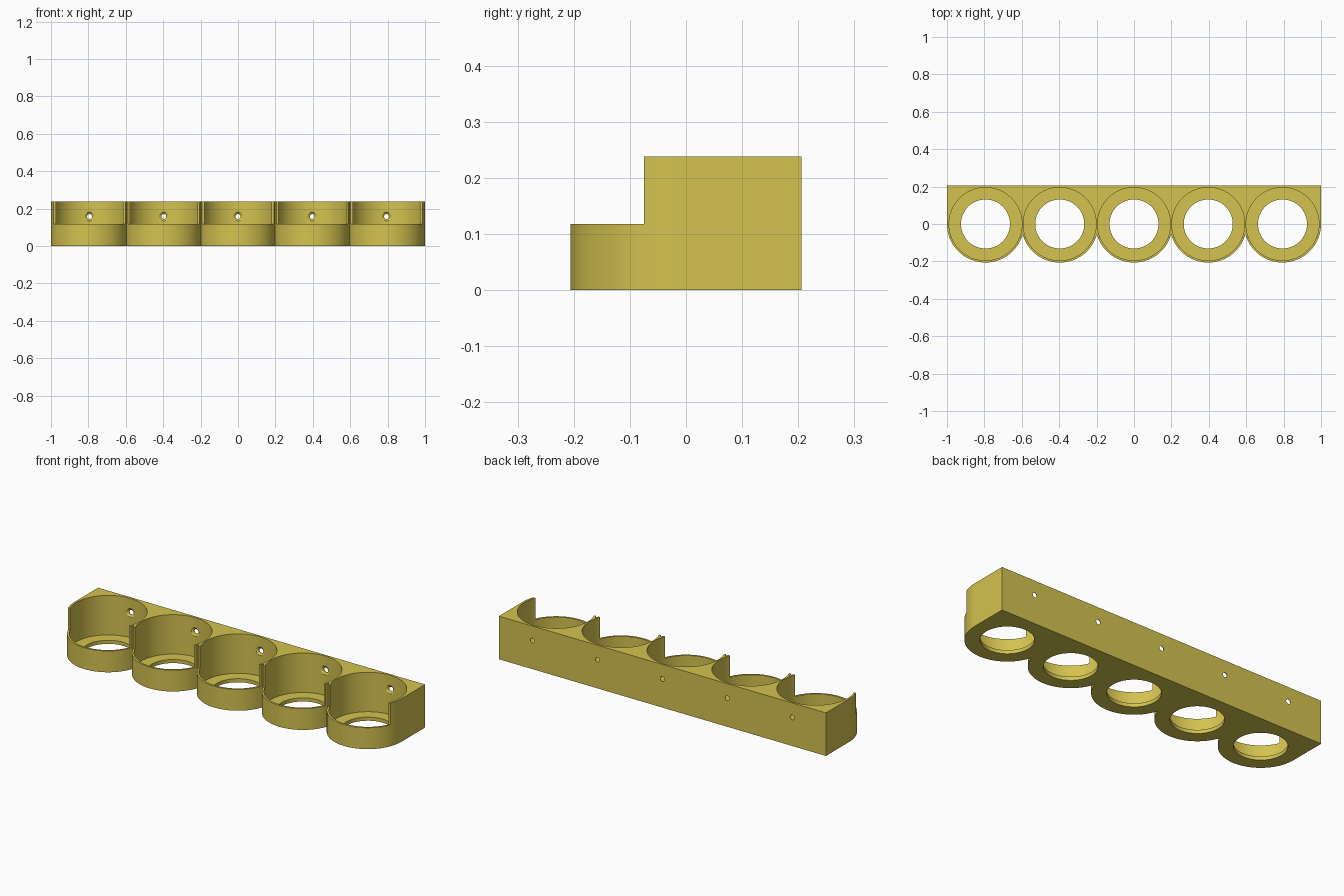
import bpy, bmesh
from math import pi, cos, sin, acos
from mathutils import Matrix

if "Cube" in bpy.data.objects:
    bpy.data.objects.remove(bpy.data.objects["Cube"])

N = 5                     # number of cups
R = 0.206                 # outer cup radius
POCKET, BORE = 0.195, 0.131
PITCH = (1 - R) / 2       # cup spacing
H, LOW, FLOOR = 0.238, 0.118, 0.02
STEP_Y = -0.075           # cups are low in front of this line
SCREW_Z = 0.158
CENTRES = [(i - (N - 1) / 2) * PITCH for i in range(N)]


def finish(name, bm):
    bmesh.ops.recalc_face_normals(bm, faces=bm.faces[:])
    me = bpy.data.meshes.new(name)
    bm.to_mesh(me)
    bm.free()
    ob = bpy.data.objects.new(name, me)
    bpy.context.collection.objects.link(ob)
    return ob


def revolve(name, profile, seg, place):
    """One closed turned solid per cup from (radius, height) points."""
    bm = bmesh.new()
    for x in CENTRES:
        m = Matrix.Translation((x, 0, 0)) @ place
        rings = [[bm.verts.new(m @ Matrix.Rotation(2 * pi * k / seg, 4, 'Z')
                  @ Matrix.Translation((r, 0, h)).translation)
                  for k in range(seg)] for r, h in profile]
        for a, b in zip(rings, rings[1:]):
            for k in range(seg):
                j = (k + 1) % seg
                bm.faces.new((a[k], a[j], b[j], b[k]))
        bm.faces.new(rings[0][::-1])
        bm.faces.new(rings[-1])
    return finish(name, bm)


def cut(target, cutter):
    cutter.hide_render = True
    mod = target.modifiers.new("cut", 'BOOLEAN')
    mod.operation = 'DIFFERENCE'
    mod.solver = 'EXACT'
    mod.object = cutter
    bpy.context.view_layer.objects.active = target
    bpy.ops.object.modifier_apply(modifier=mod.name)
    bpy.data.objects.remove(cutter)


# Body: straight back with a scalloped front, extruded upward
outline = [(1, R), (-1, R)]
d = acos(PITCH / 2 / R)
for i, x in enumerate(CENTRES):
    a0 = pi if i == 0 else pi + d
    a1 = 2 * pi if i == N - 1 else 2 * pi - d
    for k in range(0 if i == 0 else 1, 49):
        a = a0 + (a1 - a0) * k / 48
        outline.append((x + R * cos(a), R * sin(a)))
bm = bmesh.new()
base = bm.faces.new([bm.verts.new((x, y, 0)) for x, y in outline])
top = bmesh.ops.extrude_face_region(bm, geom=[base])
bmesh.ops.translate(bm, vec=(0, 0, H),
                    verts=[v for v in top['geom'] if isinstance(v, bmesh.types.BMVert)])
body = finish("cup_rack", bm)

# Lowered front half of the cups
bm = bmesh.new()
bmesh.ops.create_cube(bm, size=1, matrix=Matrix.Translation((0, STEP_Y - 0.25, LOW + 0.25))
                      @ Matrix.Diagonal((3, 0.5, 0.5, 1)))
cut(body, finish("front_cutter", bm))

# Pockets and floor openings
flat = Matrix.Identity(4)
cut(body, revolve("pocket_cutter", [(POCKET, FLOOR), (POCKET, 0.4)], 96, flat))
cut(body, revolve("bore_cutter", [(BORE, -0.1), (BORE, 0.1)], 96, flat))

# Countersunk screw holes through the back wall
back = Matrix.Translation((0, 0, SCREW_Z)) @ Matrix.Rotation(-pi / 2, 4, 'X')
cut(body, revolve("screw_cutter",
                  [(0.025, 0.15), (0.025, 0.194), (0.013, 0.203), (0.013, 0.3)], 24, back))

# Yellow finish and smooth shading
mat = bpy.data.materials.new("yellow")
mat.diffuse_color = (0.66, 0.54, 0.08, 1)
mat.use_nodes = True
mat.node_tree.nodes["Principled BSDF"].inputs["Base Color"].default_value = mat.diffuse_color
body.data.materials.clear()
body.data.materials.append(mat)
bpy.ops.object.select_all(action='DESELECT')
body.select_set(True)
bpy.context.view_layer.objects.active = body
bpy.ops.object.shade_smooth_by_angle(angle=pi / 6)
